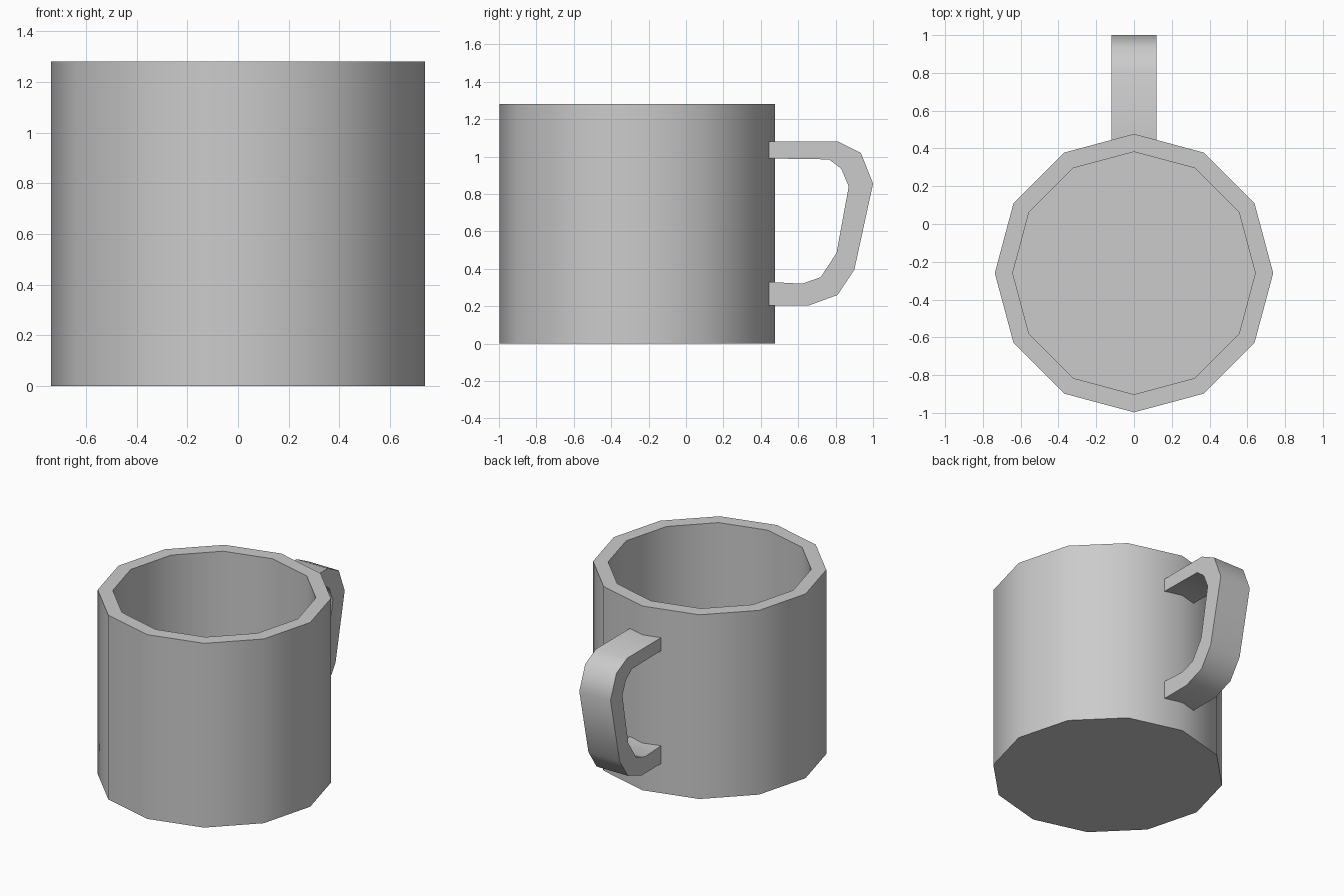
import bpy, bmesh, math

default = bpy.data.objects.get("Cube")
if default:
    bpy.data.objects.remove(default, do_unlink=True)

grey = bpy.data.materials.new("plain grey")
grey.use_nodes = True
colour = (0.6, 0.6, 0.6, 1)
grey.diffuse_color = colour
grey.node_tree.nodes["Principled BSDF"].inputs["Base Color"].default_value = colour


def finish(name, bm, angle):
    bmesh.ops.recalc_face_normals(bm, faces=bm.faces)
    mesh = bpy.data.meshes.new(name)
    bm.to_mesh(mesh)
    bm.free()
    mesh.materials.append(grey)
    obj = bpy.data.objects.new(name, mesh)
    bpy.context.collection.objects.link(obj)
    bpy.ops.object.select_all(action="DESELECT")
    obj.select_set(True)
    bpy.context.view_layer.objects.active = obj
    bpy.ops.object.shade_smooth_by_angle(angle=math.radians(angle))


# Twelve-sided cup: outer wall, rim, inner wall and floor
SIDES, CENTRE_Y = 12, -0.26
bm = bmesh.new()
rings = []
for radius, z in [(0.737, 0), (0.737, 1.28), (0.642, 1.28), (0.642, 0.1)]:
    angles = [math.tau * i / SIDES for i in range(SIDES)]
    rings.append([bm.verts.new((radius * math.cos(a), CENTRE_Y + radius * math.sin(a), z))
                  for a in angles])
for a, b in zip(rings, rings[1:]):
    for i in range(SIDES):
        j = (i + 1) % SIDES
        bm.faces.new((a[i], a[j], b[j], b[i]))
bm.faces.new(rings[0])
bm.faces.new(rings[-1])
finish("cup", bm, 40)

# Handle: paired outer and inner (y, z) points, given width along x
HALF_WIDTH = 0.12
outer = [(0.44, 1.08), (0.815, 1.08), (0.935, 1.02), (1.0, 0.855),
         (0.9, 0.395), (0.81, 0.26), (0.66, 0.205), (0.44, 0.205)]
inner = [(0.44, 0.99), (0.765, 0.985), (0.83, 0.935), (0.87, 0.84),
         (0.805, 0.485), (0.72, 0.355), (0.62, 0.32), (0.44, 0.33)]
bm = bmesh.new()
sections = [[bm.verts.new((x, y, z)) for x, (y, z) in
             ((-HALF_WIDTH, o), (HALF_WIDTH, o), (HALF_WIDTH, i), (-HALF_WIDTH, i))]
            for o, i in zip(outer, inner)]
for a, b in zip(sections, sections[1:]):
    for i in range(4):
        j = (i + 1) % 4
        bm.faces.new((a[i], a[j], b[j], b[i]))
bm.faces.new(sections[0])
bm.faces.new(sections[-1])
finish("handle", bm, 50)
